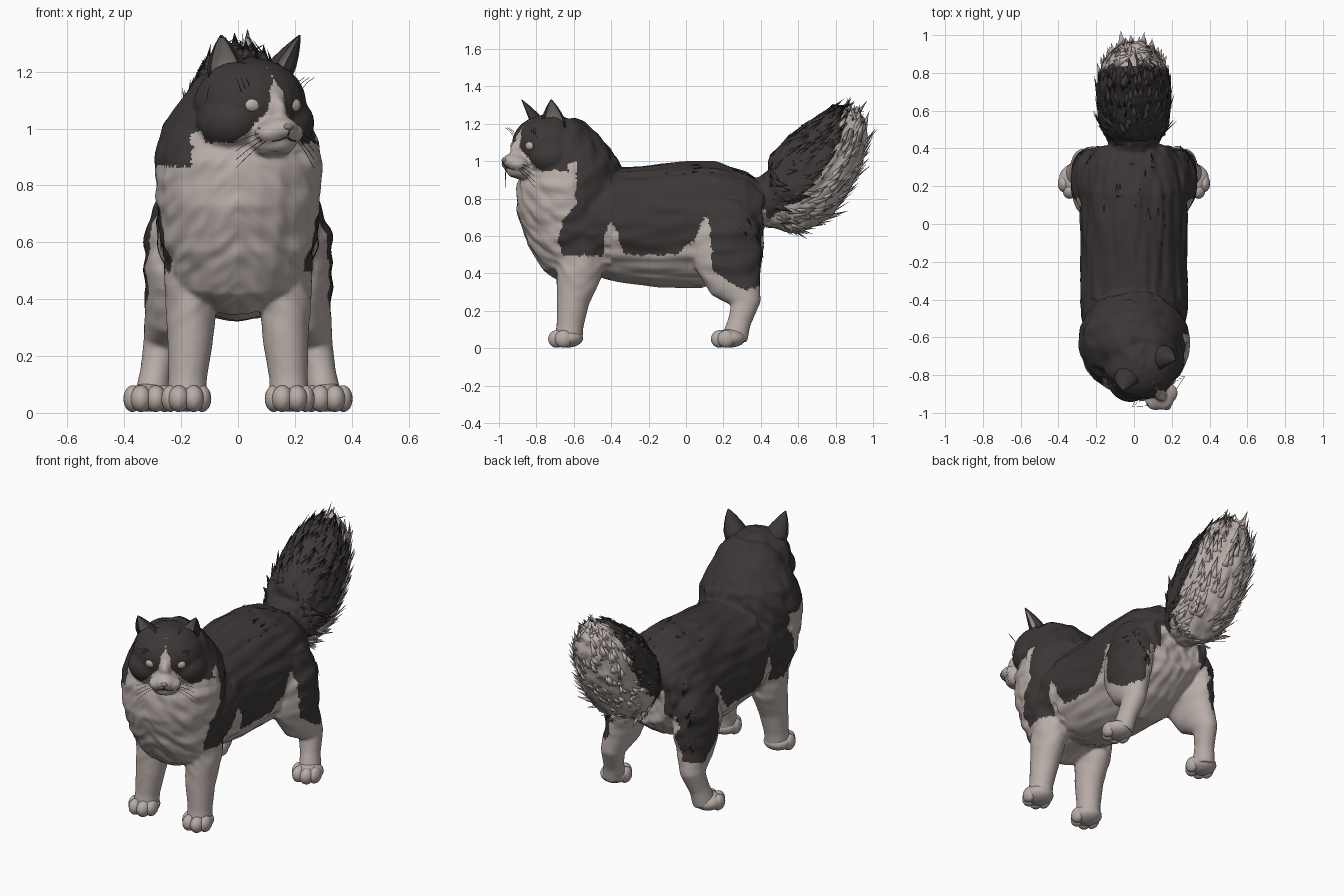
import bpy, bmesh, math, random
from mathutils import Vector, Matrix, noise

random.seed(4)
if "Cube" in bpy.data.objects:
    bpy.data.objects.remove(bpy.data.objects["Cube"], do_unlink=True)

def material(name, rgb):
    m = bpy.data.materials.new(name)
    m.use_nodes = True
    m.diffuse_color = (*rgb, 1)
    m.node_tree.nodes["Principled BSDF"].inputs["Base Color"].default_value = (*rgb, 1)
    return m

PALE = material("pale_fur", (0.48, 0.42, 0.39))
DARK = material("dark_fur", (0.046, 0.038, 0.038))
EYE = material("eye_cream", (0.5, 0.45, 0.4))
NOSE = material("nose_brown", (0.26, 0.21, 0.19))

# Head space: +x is the cat's left, -y is the way it looks
HEAD = Matrix.Translation((0.045, -0.74, 0)) @ Matrix.Rotation(math.radians(30), 4, 'Z')
HEAD_INV = HEAD.inverted()

def head(u, v, z):
    return HEAD @ Vector((u, -v, z))

def finish(name, bm, mats):
    bmesh.ops.recalc_face_normals(bm, faces=bm.faces[:])
    mesh = bpy.data.meshes.new(name)
    bm.to_mesh(mesh)
    bm.free()
    for m in mats:
        mesh.materials.append(m)
    mesh.shade_smooth()
    ob = bpy.data.objects.new(name, mesh)
    bpy.context.collection.objects.link(ob)
    return ob

def ball(bm, centre, radii, frame=Matrix()):
    m = frame @ Matrix.Translation(centre) @ Matrix.Diagonal((*radii, 1))
    bmesh.ops.create_uvsphere(bm, u_segments=20, v_segments=12, radius=1, matrix=m)

def loft(bm, rings, side=1, n=24):
    """Elliptical tube through rings of (x, y, z, half width, half depth)."""
    pts = [Vector((r[0] * side, r[1], r[2])) for r in rings]
    loops = []
    for i, r in enumerate(rings):
        t = (pts[min(i + 1, len(pts) - 1)] - pts[max(i - 1, 0)]).normalized()
        across = (Vector((1, 0, 0)) - t * t.x).normalized()
        up = t.cross(across)
        loops.append([bm.verts.new(pts[i] + across * r[3] * math.cos(a) + up * r[4] * math.sin(a))
                      for a in (math.tau * k / n for k in range(n))])
    for a, b in zip(loops, loops[1:]):
        for k in range(n):
            bm.faces.new((a[k], a[(k + 1) % n], b[(k + 1) % n], b[k]))
    bm.faces.new(loops[0])
    bm.faces.new(loops[-1])

def interp(t, pts):
    if t <= pts[0][0]:
        return pts[0][1]
    for (a, va), (b, vb) in zip(pts, pts[1:]):
        if t <= b:
            return va + (vb - va) * (t - a) / (b - a)
    return pts[-1][1]

# Body volumes, fused into one coat
bm = bmesh.new()
loft(bm, [(0, y, z, w, h) for y, z, w, h in (
    (-.64, .7, .24, .24), (-.5, .68, .28, .28), (-.35, .66, .285, .305), (-.15, .655, .282, .33),
    (.05, .66, .285, .342), (.2, .69, .28, .31), (.33, .7, .255, .25), (.41, .7, .2, .19))])
# Mane and neck
loft(bm, [(0, -.56, .37, .1, .1), (0, -.58, .45, .225, .19), (0, -.6, .6, .272, .255),
          (0, -.62, .75, .288, .285), (0, -.62, .88, .295, .285), (.005, -.62, .98, .275, .26),
          (.02, -.645, 1.08, .222, .195), (.03, -.665, 1.16, .175, .14), (.03, -.68, 1.21, .11, .09)])
# Tail
loft(bm, [(0, .34, .81, .09, .09), (0, .44, .8, .14, .15), (0, .52, .805, .18, .21),
          (0, .62, .875, .195, .235), (0, .71, .99, .195, .22), (0, .79, 1.1, .18, .185),
          (0, .845, 1.19, .14, .14), (0, .88, 1.265, .08, .085)])
# Legs
for s in (1, -1):
    loft(bm, [(.16, -.55, .58, .1, .14), (.165, -.57, .4, .092, .122), (.168, -.605, .25, .08, .088),
              (.178, -.62, .12, .068, .072), (.18, -.63, .04, .07, .075)], s)
    loft(bm, [(.19, .2, .78, .08, .12), (.22, .22, .62, .11, .18), (.232, .225, .46, .1, .185),
              (.245, .265, .34, .083, .14), (.27, .32, .24, .064, .08), (.29, .285, .14, .055, .062),
              (.305, .26, .05, .062, .07)], s)
# Skull, brow bridge, muzzle, chin and cheeks
ball(bm, (0, 0, 1.09), (.2, .19, .16), HEAD)
ball(bm, (0, -.165, 1.06), (.035, .065, .06), HEAD)
ball(bm, (0, -.195, 1.0), (.065, .082, .045), HEAD)
ball(bm, (0, -.16, .95), (.08, .085, .048), HEAD)
for s in (1, -1):
    ball(bm, (s * .105, -.03, 1.02), (.115, .13, .1), HEAD)
    ball(bm, (s * .04, -.2, .985), (.052, .055, .038), HEAD)
source = finish("coat_source", bm, [])
mod = source.modifiers.new("fuse", 'REMESH')
mod.mode, mod.voxel_size = 'VOXEL', 0.0085
mod = source.modifiers.new("soften", 'SMOOTH')
mod.factor, mod.iterations = 0.5, 10
mesh = bpy.data.meshes.new_from_object(source.evaluated_get(bpy.context.evaluated_depsgraph_get()))
bpy.data.objects.remove(source, do_unlink=True)
coat = bpy.data.objects.new("coat", mesh)
bpy.context.collection.objects.link(coat)

def on_face(p):
    return p.z > .92 and -(HEAD_INV @ p).y > .02

# Combed fur relief that runs along the body, tail and mane
normals = [v.normal.copy() for v in mesh.vertices]
for v, n in zip(mesh.vertices, normals):
    x, y, z = v.co
    if y > .42:
        q = Vector((x * 24, (y + z) * 5, (y - z) * 18))
    elif y < -.4:
        q = Vector((x * 12, y * 12, z * 17 + abs(x) * 14))
    else:
        q = Vector((x * 22, y * 5, z * 17))
    strength = 0 if on_face(v.co) else .012 * min(1, max(.08, (z - .25) / .25))
    v.co += n * noise.noise(q) * strength

# Coat markings
TAIL_EDGE = ((.45, .7), (.6, .8), (.72, .92), (.8, 1.08), (.84, 1.3))
SIDE_EDGE = ((-.7, .5), (-.45, .49), (-.43, .62), (-.4, .68), (-.37, .62), (-.33, .5), (-.05, .5),
             (.04, .58), (.1, .7), (.13, .69), (.14, .42), (.3, .31), (.42, .34))
BIB_EDGE = ((.5, -.65), (.58, -.69), (.68, -.66), (.78, -.585))
BLAZE = ((.95, .14), (1.0, .085), (1.04, .055), (1.07, .034), (1.13, .026), (1.17, 0))

def is_dark(p, n):
    j = noise.noise(p * 28) * .014 + noise.noise(p * 90) * .008
    x, y, z = p
    if y > .43:
        return z > interp(y, TAIL_EDGE) + j
    h = HEAD_INV @ p
    if on_face(p):
        if -h.y > .1 and abs(h.x) < interp(z, BLAZE) + j * .4:
            return False
        return z > .95 + j
    # Underside, inner thighs and the seat under the tail stay pale
    if y > .32 and abs(x) < .14 and z < .74:
        return False
    if y > 0 and z < .6 and (abs(x) < .17 or n.x * x < -.01):
        return False
    drape = x < -.165 + j and z > .865 + j
    if z < .99 + j and not drape and y < interp(z, BIB_EDGE) + j:
        return False
    return z > interp(y + j, SIDE_EDGE) + j

mesh.materials.clear()
for m in (PALE, DARK):
    mesh.materials.append(m)
for f in mesh.polygons:
    f.material_index = int(is_dark(f.center, f.normal))
mesh.shade_smooth()

# Pointed locks laid over the tail, back and thighs, longest under the tail
bm = bmesh.new()
for f in random.sample(list(mesh.polygons), 2400):
    p, n = f.center.copy(), f.normal.copy()
    if p.y > .46:
        a = interp(p.y, ((.44, -.4), (.6, .3), (.85, 1.15)))
        under = max(0, n.y * .7 - n.z * .7)
        d, lift = Vector((0, math.cos(a), math.sin(a))), .1 + .3 * under
        length, width, chance = .12 + .02 * under, .028, .7
    elif p.z > .9 and -.1 < p.y < .35:
        d, lift, length, width, chance = Vector((0, 1, 0)), .04, .1, .02, .25
    elif p.y > .3 and .36 < p.z < .8 and abs(p.x) > .2 and f.material_index:
        d, lift, length, width, chance = Vector((0, .4, -1)), .04, .08, .02, .4
    else:
        continue
    if random.random() > chance:
        continue
    d = d - n * d.dot(n)
    if d.length < .3:
        d = Vector((0, .6, .8))
    d = (d.normalized() + n * lift).normalized()
    s = d.cross(n).normalized()
    length *= random.uniform(.7, 1.2)
    frame = Matrix((s, s.cross(d) * .2, d)).transposed().to_4x4()
    frame.translation = p + d * length * .25 - n * .004
    made = bmesh.ops.create_cone(bm, segments=6, radius1=width, radius2=0, depth=length,
                                 cap_ends=True, matrix=frame)
    for face in {g for v in made["verts"] for g in v.link_faces}:
        face.material_index = f.material_index
finish("fur_locks", bm, [PALE, DARK])

# Paws with four toes
bm = bmesh.new()
for s in (1, -1):
    for x, y in ((.182, -.635), (.315, .235)):
        ball(bm, (s * x, y, .054), (.082, .085, .05))
        for k, back, r in ((-.056, .035, .032), (-.026, 0, .037), (.026, 0, .037), (.056, .035, .032)):
            ball(bm, (s * x + k, y - .055 + back, .05), (r, .047, .047))
finish("paws", bm, [PALE])

# Ears: hollow crescents, pale inside with a dark rim
for s, name in ((1, "left_ear"), (-1, "right_ear")):
    bm = bmesh.new()
    turn = Matrix.Rotation(s * math.radians(28), 3, 'Z')
    loops = []
    for t, w in ((0, .074), (.25, .07), (.5, .054), (.75, .032), (.93, .012), (1, .003)):
        base = Vector((s * (.105 + .055 * t), -.03 - .04 * t, 1.18 + .15 * t))
        ring = []
        for k in range(16):
            a = math.tau * k / 16
            inner = k > 8
            ring.append(bm.verts.new(HEAD @ (base + turn @ Vector(
                (math.cos(a) * w * (.86 if inner else 1), abs(math.sin(a)) * w * (.75 if inner else 1.1), 0)))))
        loops.append(ring)
    for i, (a, b) in enumerate(zip(loops, loops[1:])):
        for k in range(16):
            face = bm.faces.new((a[k], a[(k + 1) % 16], b[(k + 1) % 16], b[k]))
            face.material_index = 0 if 9 <= k <= 13 and i < 4 else 1
    bm.faces.new(loops[0])
    bm.faces.new(loops[-1])
    finish(name, bm, [PALE, DARK])

# Eyes and nose
for s, name in ((1, "left_eye"), (-1, "right_eye")):
    bm = bmesh.new()
    ball(bm, (s * .079, -.155, 1.083), (.033, .021, .026), HEAD)
    finish(name, bm, [EYE])
bm = bmesh.new()
ball(bm, (0, -.264, 1.006), (.021, .016, .013), HEAD)
finish("nose", bm, [NOSE])

def strands(name, lines, radius):
    curve = bpy.data.curves.new(name, 'CURVE')
    curve.dimensions, curve.bevel_depth, curve.bevel_resolution = '3D', radius, 1
    for pts in lines:
        sp = curve.splines.new('POLY')
        sp.points.add(len(pts) - 1)
        for point, co in zip(sp.points, pts):
            point.co = (*co, 1)
    curve.materials.append(DARK)
    bpy.context.collection.objects.link(bpy.data.objects.new(name, curve))

def on_coat(u, v, z):
    return coat.closest_point_on_mesh(head(u, v, z))[1]

# Mouth line, whiskers and brow hairs
mouth, whiskers = [[on_coat(0, .27, z) for z in (.995, .98, .966)]], []
for s in (1, -1):
    mouth.append([on_coat(s * u, v, z) for u, v, z in
                  ((0, .26, .966), (.02, .25, .958), (.045, .235, .957), (.07, .2, .968))])
    for k in range(4):
        whiskers.append([head(s * (.06 + .1 * t), .22 - .05 * t, .99 - .01 * k - (.02 + .02 * k) * t - .02 * t * t)
                         for t in (0, .35, .7, 1)])
    for k in range(3):
        whiskers.append([head(s * (.08 + .02 * k + .04 * t), .14 + .03 * t, 1.13 + .08 * t - .03 * t * t)
                         for t in (0, .5, 1)])
strands("mouth", mouth, .003)
strands("whiskers", whiskers, .001)
